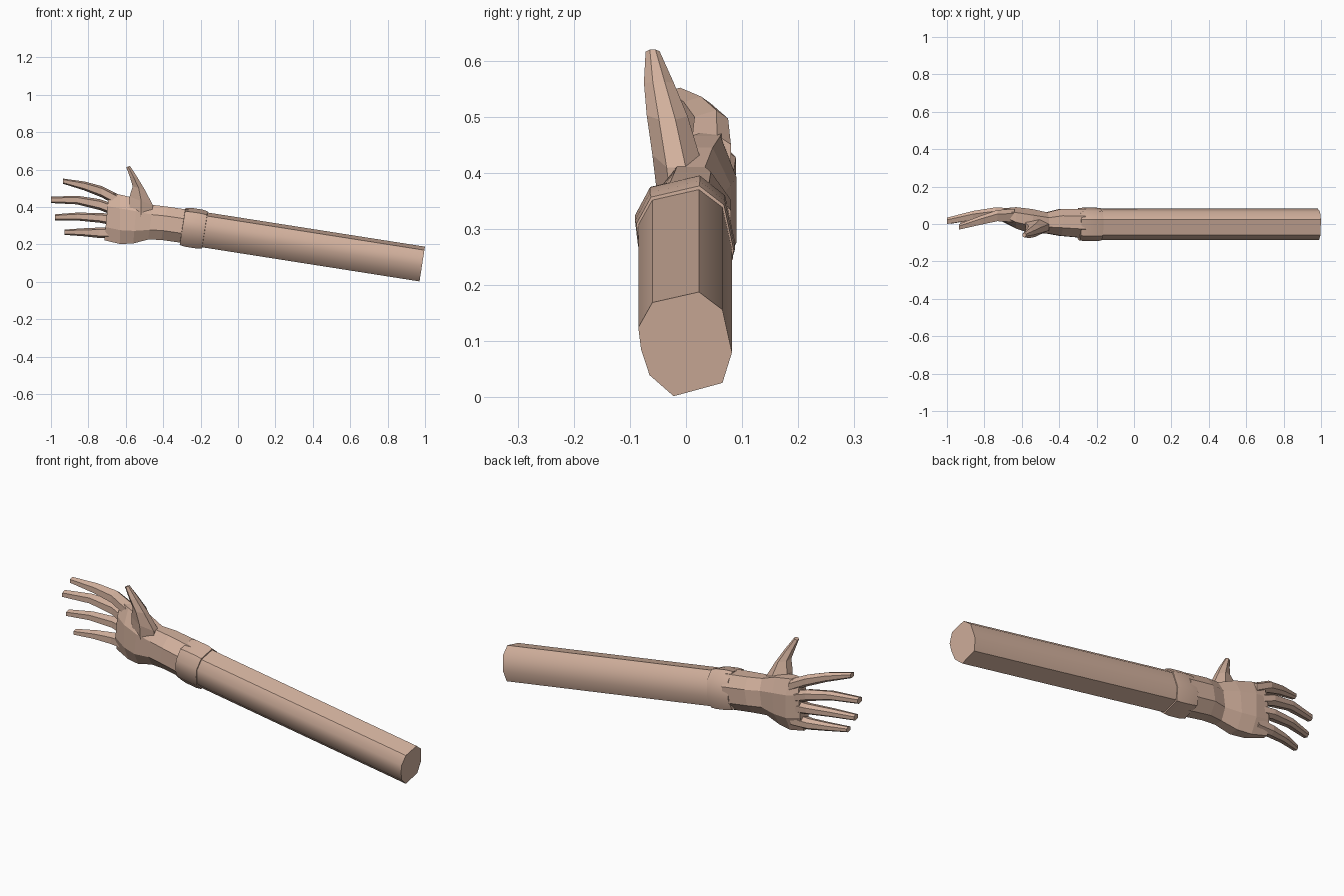
import bpy
import bmesh
import math
from mathutils import Vector

skin = bpy.data.materials.new("skin")
skin.diffuse_color = (0.65, 0.44, 0.34, 1)


def loft(name, rings, smooth=None):
    """Bridge equal-length point rings, cap both ends."""
    bm = bmesh.new()
    vs = [[bm.verts.new(p) for p in r] for r in rings]
    n = len(vs[0])
    for a, b in zip(vs, vs[1:]):
        for i in range(n):
            j = (i + 1) % n
            bm.faces.new((a[i], a[j], b[j], b[i]))
    bm.faces.new(vs[0])
    bm.faces.new(vs[-1])
    bmesh.ops.recalc_face_normals(bm, faces=bm.faces)
    me = bpy.data.meshes.new(name)
    bm.to_mesh(me)
    bm.free()
    me.materials.append(skin)
    ob = bpy.data.objects.new(name, me)
    bpy.context.collection.objects.link(ob)
    if smooth:
        bpy.context.view_layer.objects.active = ob
        ob.select_set(True)
        bpy.ops.object.shade_smooth_by_angle(angle=math.radians(smooth))
        ob.select_set(False)
    return ob


# Forearm section (y, height across the arm) and its sloping axis
PROFILE = [(-0.06, 0.075), (0.023, 0.094), (0.065, 0.062), (0.082, -0.015),
           (0.065, -0.07), (-0.022, -0.094), (-0.065, -0.056),
           (-0.08, -0.01), (-0.085, 0.03)]
SLOPE = math.atan(0.157)


def arm_ring(x, sy=1.0, sv=1.0):
    c = Vector((x, 0, 0.095 + 0.157 * (0.985 - x)))
    up = Vector((math.sin(SLOPE), 0, math.cos(SLOPE)))
    return [c + Vector((0, y * sy, 0)) + up * v * sv for y, v in PROFILE]


loft("forearm", [arm_ring(0.985), arm_ring(-0.2)], 42)

# Rounded band around the wrist
loft("wrist_band", [arm_ring(-0.177, 1.0, 1.0), arm_ring(-0.178, 1.04, 1.07),
                    arm_ring(-0.205, 1.07, 1.12), arm_ring(-0.265, 1.07, 1.12),
                    arm_ring(-0.296, 1.04, 1.07), arm_ring(-0.297, 0.95, 0.95)], 42)


# Wrist and palm: (x top, z top, x bottom, z bottom, y front, y back)
def palm_ring(xt, zt, xb, zb, yf, yb):
    shape = [(0.3, 1), (0.75, 1), (1, 0.72), (1, 0.28),
             (0.7, 0), (0.3, 0), (0, 0.28), (0, 0.72)]
    return [(xb + (xt - xb) * t, yf + (yb - yf) * s, zb + (zt - zb) * t)
            for s, t in shape]


loft("palm", [palm_ring(*s) for s in (
    (-0.25, 0.383, -0.28, 0.205, -0.075, 0.08),
    (-0.38, 0.402, -0.41, 0.224, -0.063, 0.08),
    (-0.455, 0.411, -0.48, 0.226, -0.05, 0.062),
    (-0.54, 0.445, -0.56, 0.205, -0.05, 0.08),
    (-0.63, 0.466, -0.63, 0.202, -0.025, 0.09),
    (-0.69, 0.475, -0.715, 0.222, 0.015, 0.083))])


# Fingers: stations (x, y, z, half width in z, half thickness in y)
def finger_ring(x, y, z, hz, hy):
    shape = [(-1, -0.6), (-1, 0.6), (0.3, 1), (1, 0.5), (1, -0.5), (0.3, -1)]
    return [(x, y + a * hy, z + b * hz) for a, b in shape]


fingers = {
    "index_finger": [(-0.64, 0.045, 0.435, 0.032, 0.035),
                     (-0.73, 0.045, 0.482, 0.03, 0.03),
                     (-0.82, 0.02, 0.512, 0.024, 0.024),
                     (-0.935, -0.015, 0.538, 0.014, 0.015)],
    "middle_finger": [(-0.65, 0.05, 0.38, 0.032, 0.034),
                      (-0.74, 0.06, 0.413, 0.029, 0.029),
                      (-0.86, 0.046, 0.437, 0.023, 0.024),
                      (-1.0, 0.017, 0.438, 0.017, 0.017)],
    "ring_finger": [(-0.65, 0.05, 0.33, 0.032, 0.034),
                    (-0.74, 0.06, 0.342, 0.026, 0.028),
                    (-0.86, 0.046, 0.349, 0.021, 0.023),
                    (-0.978, 0.017, 0.345, 0.016, 0.016)],
    "little_finger": [(-0.65, 0.05, 0.262, 0.032, 0.034),
                      (-0.74, 0.052, 0.262, 0.028, 0.027),
                      (-0.83, 0.035, 0.265, 0.021, 0.022),
                      (-0.928, 0.005, 0.265, 0.014, 0.015)],
}
for name, stations in fingers.items():
    loft(name, [finger_ring(*s) for s in stations])


# Thumb: stations (x left, z left, x right, z right, y front, y back)
def thumb_ring(xl, zl, xr, zr, yf, yb):
    shape = [(0, 0.25), (0, 0.8), (0.6, 1), (1, 0.7), (1, 0.3), (0.5, 0)]
    return [(xl + (xr - xl) * a, yf + (yb - yf) * b, zl + (zr - zl) * a)
            for a, b in shape]


loft("thumb", [thumb_ring(*s) for s in (
    (-0.58, 0.36, -0.46, 0.34, -0.05, 0.03),
    (-0.58, 0.455, -0.455, 0.41, -0.06, 0.025),
    (-0.563, 0.51, -0.50, 0.495, -0.07, 0.003),
    (-0.578, 0.56, -0.54, 0.562, -0.075, -0.022),
    (-0.597, 0.612, -0.578, 0.62, -0.072, -0.047))])
